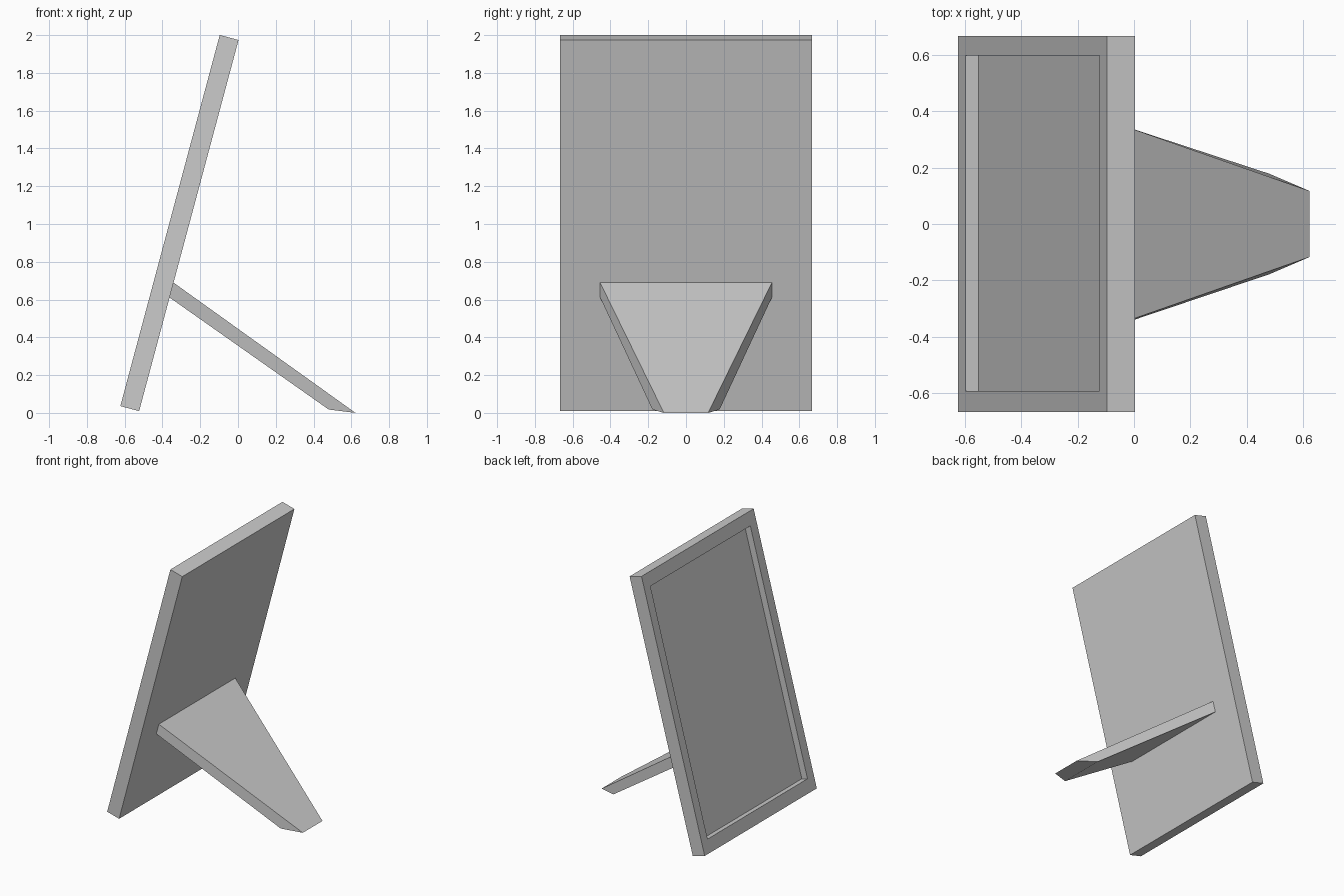
import bpy, bmesh, math
from mathutils import Vector, Matrix

if "Cube" in bpy.data.objects:
    bpy.data.objects.remove(bpy.data.objects["Cube"])

def finish(bm, name):
    bmesh.ops.recalc_face_normals(bm, faces=bm.faces)
    me = bpy.data.meshes.new(name)
    bm.to_mesh(me)
    bm.free()
    ob = bpy.data.objects.new(name, me)
    bpy.context.collection.objects.link(ob)
    return ob

# Picture frame: slab with a recess in its -x face, leaned back 15 degrees
thick, width, length, depth = 0.103, 1.334, 2.034, 0.049
margin, y_lo, y_hi = 0.097, -0.592, 0.597
bm = bmesh.new()
bmesh.ops.create_cube(bm, size=1, matrix=Matrix.Translation((thick / 2, 0, length / 2))
                      @ Matrix.Diagonal((thick, width, length, 1)))
bm.normal_update()
face = min(bm.faces, key=lambda f: f.normal.x)
bmesh.ops.inset_individual(bm, faces=[face], thickness=0.07)
for v in face.verts:
    v.co.y = y_hi if v.co.y > 0 else y_lo
    v.co.z = length - margin if v.co.z > length / 2 else margin
floor = bmesh.ops.extrude_discrete_faces(bm, faces=[face])["faces"][0]
bmesh.ops.translate(bm, vec=(depth, 0, 0), verts=floor.verts)
frame = finish(bm, "picture_frame")
frame.rotation_euler.y = math.radians(15)
frame.location = (-0.623, 0, 0.036)

# Tapered stand leg: side profile points as (x, z, half width)
profile = [(-0.342, 0.69, 0.455), (0.622, 0.0, 0.117),
           (0.48, 0.018, 0.178), (-0.364, 0.612, 0.455)]
bm = bmesh.new()
near = [bm.verts.new((x, -w, z)) for x, z, w in profile]
far = [bm.verts.new((x, w, z)) for x, z, w in profile]
bm.faces.new(near)
bm.faces.new(far[::-1])
for i in range(4):
    j = (i + 1) % 4
    bm.faces.new((near[i], far[i], far[j], near[j]))
finish(bm, "stand_leg")
